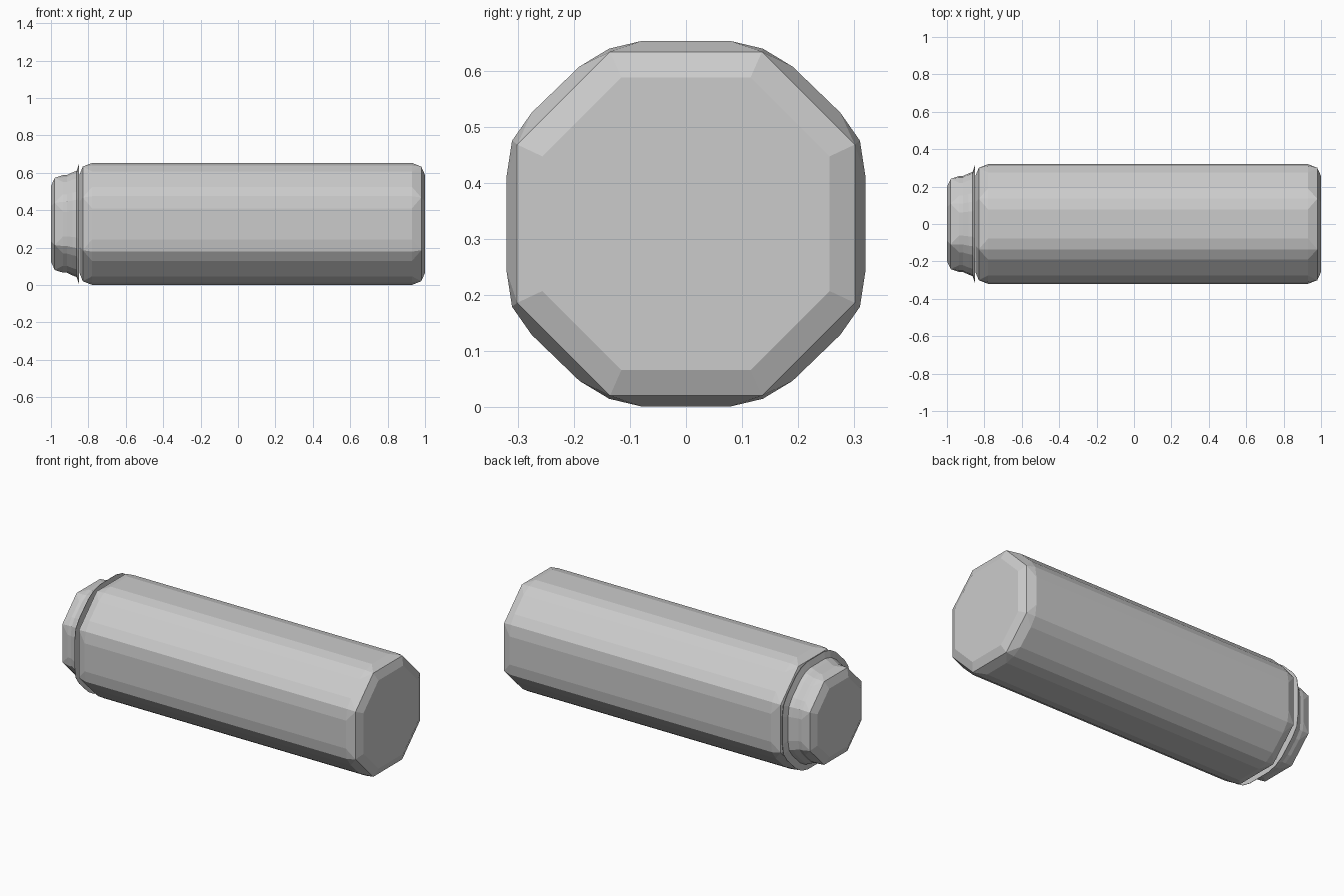
import bpy, bmesh

if "Cube" in bpy.data.objects:
    bpy.data.objects.remove(bpy.data.objects["Cube"])

CZ = 0.327  # height of the long axis

# Quarter of the rounded octagon section, and the sharp corners it rounds off
ROUND = [(0.078, 0.326), (0.137, 0.312), (0.19, 0.28),
         (0.275, 0.198), (0.31, 0.148), (0.32, 0.083)]
SHARP = [(0.144, 0.326)] * 3 + [(0.32, 0.150)] * 3


def section(x, scale, roundness):
    """24-point ring; roundness 0 collapses to a plain octagon."""
    q = [((s[0] + (r[0] - s[0]) * roundness) * scale,
          (s[1] + (r[1] - s[1]) * roundness) * scale)
         for r, s in zip(ROUND, SHARP)]
    loop = (q + [(y, -z) for y, z in reversed(q)] +
            [(-y, -z) for y, z in q] + [(-y, z) for y, z in reversed(q)])
    return [(x, y, CZ + z) for y, z in loop]


def loft(name, rings):
    """Skin the rings along x and cap both ends."""
    bm = bmesh.new()
    loops = [[bm.verts.new(p) for p in section(*r)] for r in rings]
    for a, b in zip(loops, loops[1:]):
        for i in range(24):
            j = (i + 1) % 24
            bm.faces.new((a[i], a[j], b[j], b[i]))
    bm.faces.new(loops[0])
    bm.faces.new(loops[-1])
    bmesh.ops.remove_doubles(bm, verts=bm.verts, dist=0.0005)
    bmesh.ops.recalc_face_normals(bm, faces=bm.faces)
    me = bpy.data.meshes.new(name)
    bm.to_mesh(me)
    bm.free()
    ob = bpy.data.objects.new(name, me)
    bpy.context.collection.objects.link(ob)
    return ob


# Main barrel with bevelled ends
loft("barrel", [(-0.848, 0.80, 0), (-0.83, 0.94, 0), (-0.78, 1, 1),
                (0.93, 1, 1), (0.98, 0.94, 0), (1.0, 0.80, 0)])

# Stepped end cap with thin flange against the barrel
loft("end_cap", [(-1.0, 0.62, 0), (-0.98, 0.755, 0), (-0.935, 0.80, 1),
                 (-0.915, 0.80, 1), (-0.885, 0.845, 1), (-0.863, 0.87, 1),
                 (-0.851, 0.98, 1), (-0.849, 0.98, 1)])
